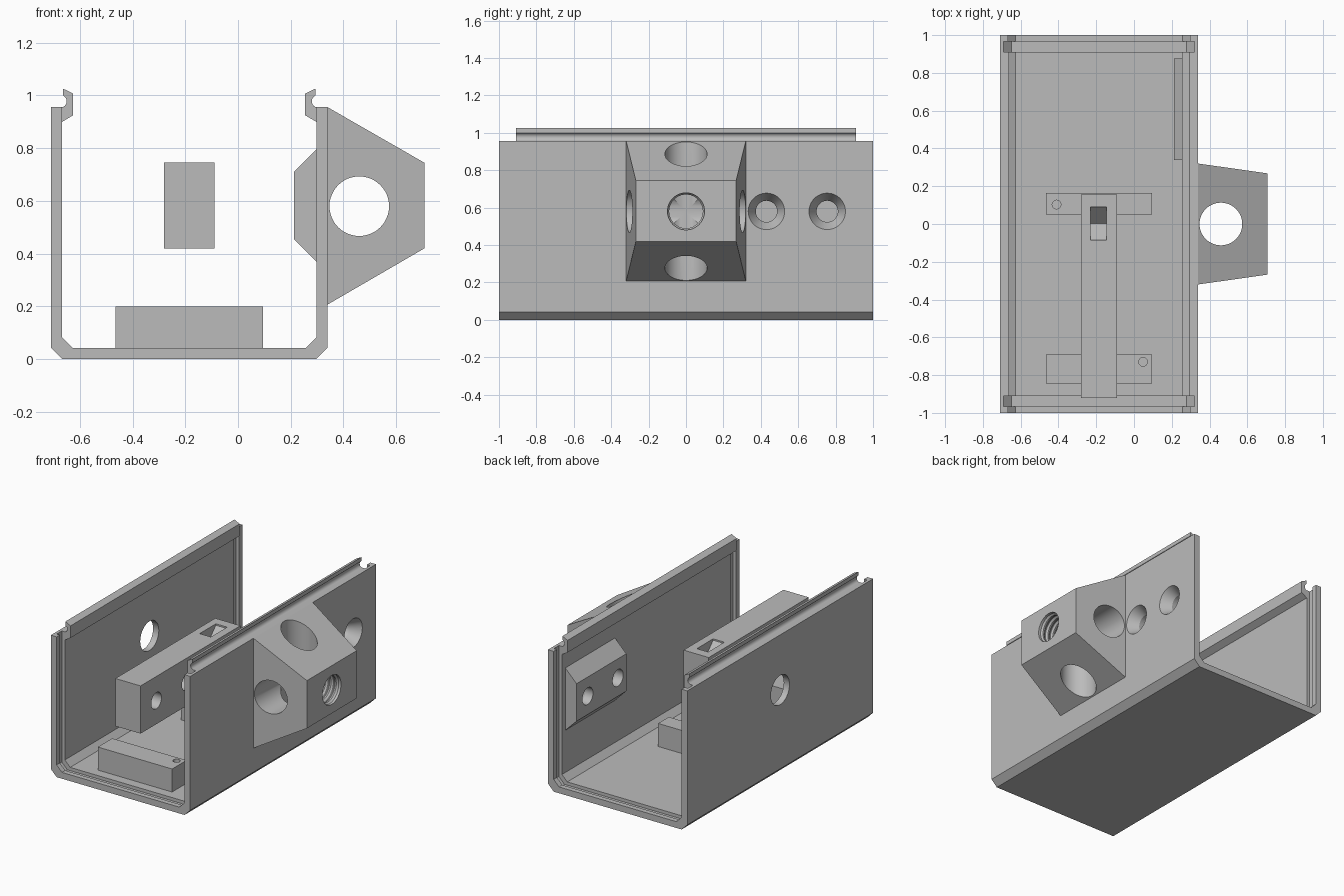
import bpy, bmesh
from math import sin, cos, pi, radians

if "Cube" in bpy.data.objects:
    bpy.data.objects.remove(bpy.data.objects["Cube"])

COLOR = (0.5, 0.5, 0.5, 1)
grey = bpy.data.materials.new("plain grey")
grey.use_nodes = True
grey.diffuse_color = COLOR
grey.node_tree.nodes["Principled BSDF"].inputs["Base Color"].default_value = COLOR

MID = -0.185          # middle of the channel
HOLE_Z = 0.58         # height of all horizontal holes


def finish(bm, name):
    bmesh.ops.recalc_face_normals(bm, faces=bm.faces)
    mesh = bpy.data.meshes.new(name)
    bm.to_mesh(mesh)
    bm.free()
    mesh.materials.append(grey)
    ob = bpy.data.objects.new(name, mesh)
    bpy.context.collection.objects.link(ob)
    return ob


def loft(name, rings):
    """Solid through closed rings of equal point count."""
    bm = bmesh.new()
    loops = [[bm.verts.new(p) for p in ring] for ring in rings]
    n = len(loops[0])
    for a, b in zip(loops, loops[1:]):
        for i in range(n):
            j = (i + 1) % n
            bm.faces.new((a[i], a[j], b[j], b[i]))
    bm.faces.new(loops[0])
    bm.faces.new(loops[-1])
    return finish(bm, name)


def prism(name, profile, y0, y1):
    """Extrude an (x, z) profile along y."""
    return loft(name, [[(x, y, z) for x, z in profile] for y in (y0, y1)])


def box(name, x, y, z):
    return prism(name, [(x[0], z[0]), (x[1], z[0]), (x[1], z[1]), (x[0], z[1])], *y)


def lathe(axis, centre, steps, sides=48):
    """Round cutter from (radius, position) steps along an axis."""
    k = "XYZ".index(axis)
    rings = []
    for r, t in steps:
        ring = []
        for i in range(sides):
            a = 2 * pi * i / sides
            p = [centre[0] + r * cos(a), centre[1] + r * sin(a)]
            p.insert(k, t)
            ring.append(p)
        rings.append(ring)
    return loft("cutter", rings)


def cut(cutter, *targets):
    cutter.hide_render = True
    for ob in targets:
        mod = ob.modifiers.new("cut", "BOOLEAN")
        mod.operation = "DIFFERENCE"
        mod.solver = "EXACT"
        mod.object = cutter
        bpy.context.view_layer.objects.active = ob
        bpy.ops.object.modifier_apply(modifier=mod.name)
    bpy.data.objects.remove(cutter)


def mirrored(half):
    """Close a half profile by reflecting it about the channel middle."""
    return half + [(2 * MID - x, z) for x, z in reversed(half)]


# Channel: U section with chamfered corners
channel = prism("channel", mirrored([
    (-0.667, 0.9555), (-0.71, 0.9555), (-0.71, 0.043), (-0.667, 0)])
    + [(0.297, 0.9555), (0.297, 0.083), (0.257, 0.043),
       (-0.627, 0.043), (-0.667, 0.083)], -1, 1)

# Panel grooves near both ends
for side in (-1, 1):
    cut(prism("cutter", mirrored([(-0.69, 1.2), (-0.69, 0.063), (-0.648, 0.021)]),
              side * 0.938 - 0.027, side * 0.938 + 0.027), channel)

# Snap rails along the wall tops, with a rounded outer notch
rail = [(-0.667, 0.90), (-0.625, 0.925), (-0.625, 1.007), (-0.664, 1.026), (-0.664, 1.0)]
rail += [(-0.674 + 0.024 * cos(a), 0.978 + 0.024 * sin(a))
         for a in [radians(60 - 15 * i) for i in range(9)]]
rail += [(-0.667, 0.9555)]
prism("right_rail", rail, -0.91, 0.91)
prism("left_rail", [(2 * MID - x, z) for x, z in rail], -0.91, 0.91)

# Round window in the right wall
cut(lathe("X", (0, HOLE_Z), [(0.1, -0.8), (0.1, -0.6)]), channel)

# Inner pad with two countersunk screw holes through the wall
pad = prism("screw_pad", [(0.297, 0.37), (0.297, 0.795), (0.212, 0.71), (0.212, 0.455)],
            0.34, 0.875)
for y in (0.43, 0.755):
    cut(lathe("X", (y, HOLE_Z), [(0.057, 0.1), (0.057, 0.27), (0.098, 0.341), (0.098, 0.5)]),
        channel, pad)

# Tapered optics block on the left wall
block = loft("side_block", [
    [(x, -w, lo), (x, w, lo), (x, w, hi), (x, -w, hi)]
    for x, w, lo, hi in ((0.34, 0.32, 0.207, 0.9555), (0.707, 0.268, 0.42, 0.745))])
cut(lathe("Y", (0.46, HOLE_Z), [(0.113, -0.5), (0.113, 0.5)]), block)
cut(lathe("Z", (0.46, 0), [(0.113, 0.05), (0.113, 1.1)]), block)

# Threaded hole in the block's outer face
thread = [(0.099, 0.75)]
for i in range(5):
    x = 0.69 - 0.04 * i
    thread += [(0.099, x), (0.09, x - 0.012), (0.09, x - 0.022), (0.099, x - 0.034)]
cut(lathe("X", (0, HOLE_Z), thread + [(0.09, 0.47)]), block)

# Long centre bar with screw holes and a V-shaped pocket on top
bar = box("centre_bar", (-0.28, -0.09), (-0.92, 0.155), (0.42, 0.745))
for y in (-0.75, -0.42):
    cut(lathe("X", (y, HOLE_Z), [(0.055, -0.4), (0.055, 0.1)]), bar)
cut(loft("cutter", [[(x, -0.085, 0.8), (x, -0.085, 0.735), (x, 0.003, 0.645),
                     (x, 0.09, 0.735), (x, 0.09, 0.8)] for x in (-0.23, -0.145)]), bar)

# Foot blocks on the floor, each with one pin hole
for name, y, pin in (("back_foot", (0.05, 0.165), (-0.41, 0.103)),
                     ("front_foot", (-0.845, -0.69), (0.048, -0.73))):
    foot = box(name, (-0.465, 0.095), y, (0.043, 0.2))
    cut(lathe("Z", pin, [(0.023, 0.06), (0.023, 0.3)], 24), foot)

# Smooth the round surfaces and keep the edges sharp
bpy.ops.object.select_all(action="DESELECT")
for ob in bpy.context.collection.objects:
    if ob.type == "MESH":
        ob.select_set(True)
bpy.context.view_layer.objects.active = channel
bpy.ops.object.shade_smooth_by_angle(angle=radians(25))
